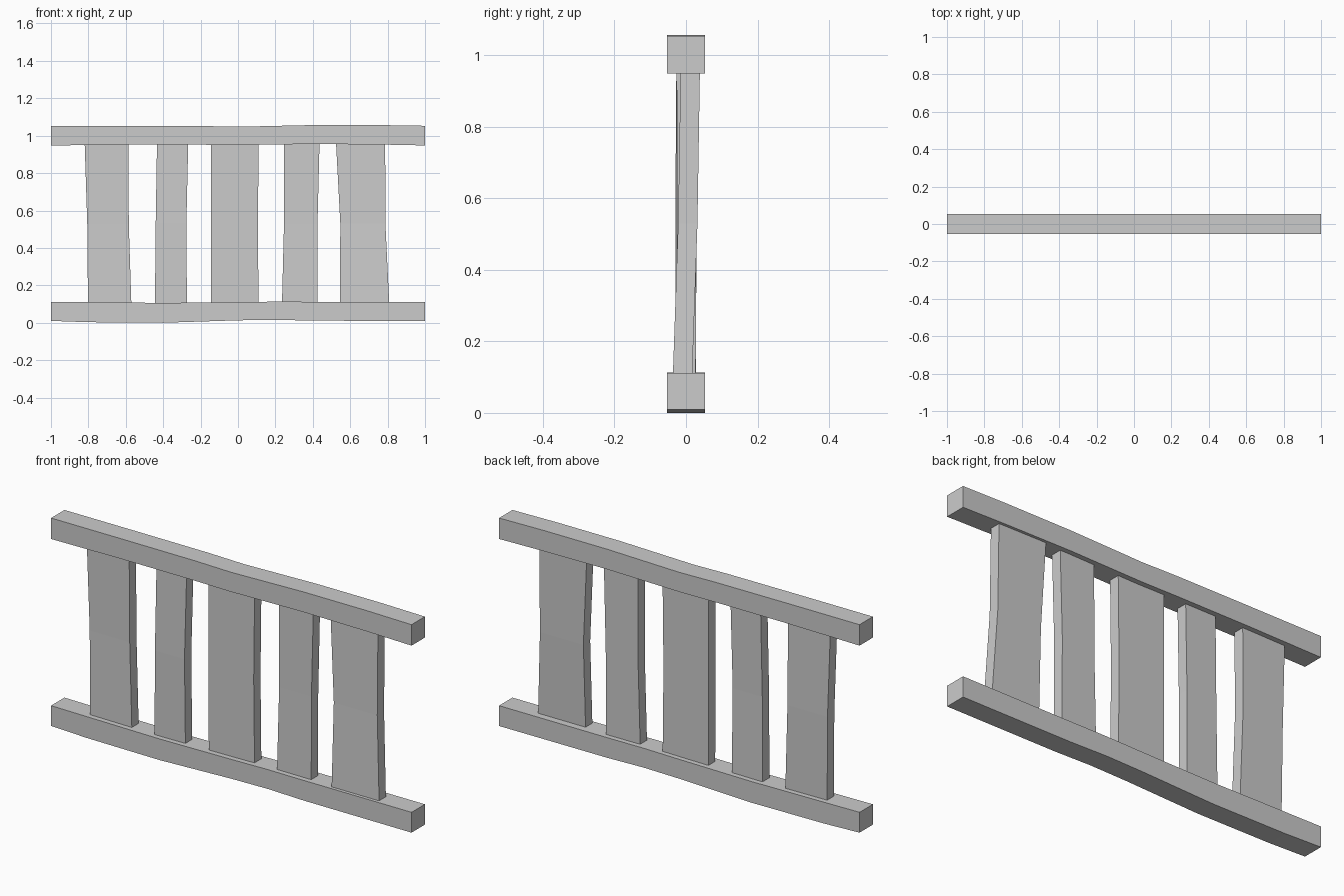
import bpy

if "Cube" in bpy.data.objects:
    bpy.data.objects.remove(bpy.data.objects["Cube"])


def loft(name, rings):
    """Closed solid through a list of four-point rings."""
    verts = [p for ring in rings for p in ring]
    faces = [(3, 2, 1, 0)]
    for i in range(len(rings) - 1):
        a, b = 4 * i, 4 * i + 4
        for k in range(4):
            n = (k + 1) % 4
            faces.append((a + k, a + n, b + n, b + k))
    e = 4 * (len(rings) - 1)
    faces.append((e, e + 1, e + 2, e + 3))
    mesh = bpy.data.meshes.new(name)
    mesh.from_pydata(verts, [], faces)
    mesh.update()
    obj = bpy.data.objects.new(name, mesh)
    bpy.context.collection.objects.link(obj)
    return obj


def rail(name, stations):
    """Slightly wavy square beam along x; stations are (x, bottom, top)."""
    w = 0.053
    loft(name, [[(x, -w, lo), (x, w, lo), (x, w, hi), (x, -w, hi)]
                for x, lo, hi in stations])


def slat(name, sections, t=0.027):
    """Crooked upright board; sections are (z, left, right, y centre)."""
    loft(name, [[(l, y - t, z), (r, y - t, z), (r, y + t, z), (l, y + t, z)]
                for z, l, r, y in sections])


# Horizontal rails
rail("bottom_rail", [(-1, 0.01, 0.112), (-0.8, 0.003, 0.110), (-0.4, 0.0, 0.106),
                     (0, 0.013, 0.110), (0.2, 0.016, 0.113), (0.4, 0.011, 0.112),
                     (1, 0.01, 0.112)])
rail("top_rail", [(-1, 0.948, 1.053), (-0.6, 0.952, 1.053), (-0.2, 0.952, 1.052),
                  (0, 0.950, 1.048), (0.4, 0.956, 1.057), (0.75, 0.953, 1.057),
                  (1, 0.948, 1.053)])

# Uneven upright slats: left/right edges at foot, middle and head, then y shift
slats = [
    ((-0.802, -0.570), (-0.806, -0.584), (-0.820, -0.585), (0.0, 0.003, 0.0)),
    ((-0.444, -0.273), (-0.440, -0.276), (-0.433, -0.266), (0.0, -0.003, 0.0)),
    ((-0.144, 0.110), (-0.144, 0.106), (-0.144, 0.111), (0.001, 0.0, 0.0)),
    ((0.235, 0.425), (0.246, 0.425), (0.246, 0.436), (0.0, 0.002, 0.001)),
    ((0.545, 0.809), (0.547, 0.788), (0.524, 0.787), (-0.010, 0.005, 0.012)),
]
for i, (foot, mid, head, ys) in enumerate(slats):
    slat(f"slat_{i + 1}", [(z, e[0], e[1], y) for z, e, y in
                           zip((0.095, 0.53, 0.965), (foot, mid, head), ys)])
